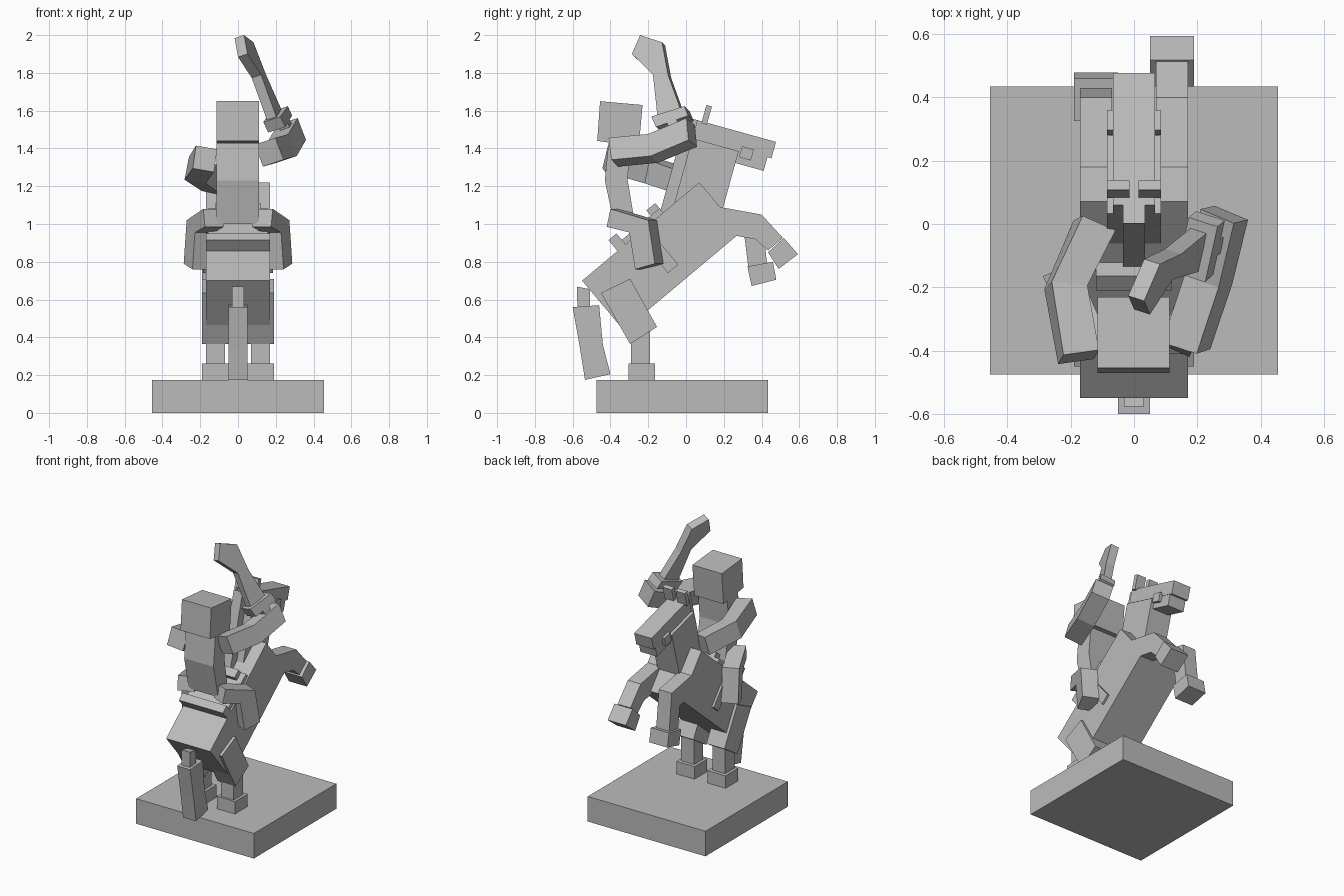
import bpy, bmesh
from math import radians, cos, sin
from mathutils import Vector, Matrix

cube = bpy.data.objects.get("Cube")
if cube:
    bpy.data.objects.remove(cube)

stone = bpy.data.materials.new("grey stone")
stone.use_nodes = True
grey = (0.5, 0.5, 0.5, 1)
stone.diffuse_color = grey
stone.node_tree.nodes["Principled BSDF"].inputs["Base Color"].default_value = grey


def loft(name, rings):
    """Skin a list of equal-sized closed rings and cap both ends."""
    bm = bmesh.new()
    loops = [[bm.verts.new(p) for p in ring] for ring in rings]
    n = len(loops[0])
    for a, b in zip(loops, loops[1:]):
        for i in range(n):
            j = (i + 1) % n
            bm.faces.new((a[i], a[j], b[j], b[i]))
    bm.faces.new(loops[0][::-1])
    bm.faces.new(loops[-1])
    bmesh.ops.recalc_face_normals(bm, faces=bm.faces)
    mesh = bpy.data.meshes.new(name)
    bm.to_mesh(mesh)
    bm.free()
    mesh.materials.append(stone)
    ob = bpy.data.objects.new(name, mesh)
    bpy.context.collection.objects.link(ob)
    return ob


def slab(name, outline, x0, x1):
    """Side outline (y, z) extruded from x0 to x1."""
    return loft(name, [[(x, y, z) for y, z in outline] for x in (x0, x1)])


def frame(origin, degrees):
    """Map (along, up) in a tilted side frame to (y, z)."""
    c, s = cos(radians(degrees)), sin(radians(degrees))
    return lambda u, v: (origin[0] + u * c - v * s, origin[1] + u * s + v * c)


def tilted_box(name, fr, u0, u1, v0, v1, x0, x1):
    return slab(name, [fr(u0, v0), fr(u1, v0), fr(u1, v1), fr(u0, v1)], x0, x1)


def limb(name, stations, size, roll, pitch=0):
    """Square limb through (centre, yaw) stations."""
    w, h = size[0] / 2, size[1] / 2
    rings = []
    for centre, yaw in stations:
        turn = (Matrix.Rotation(radians(yaw), 3, 'Z') @ Matrix.Rotation(radians(pitch), 3, 'X')
                @ Matrix.Rotation(radians(roll), 3, 'Y'))
        rings.append([Vector(centre) + turn @ Vector((a * w, 0, b * h))
                      for a, b in ((-1, -1), (1, -1), (1, 1), (-1, 1))])
    return loft(name, rings)


# Base
slab("base", [(-.475, 0), (.435, 0), (.435, .175), (-.475, .175)], -.455, .455)

# Horse body, with the saddle laid along its back
back = frame((-.55, .70), 40)
tilted_box("horse_body", back, 0, .81, -.344, 0, -.17, .17)
tilted_box("saddle_seat", back, .25, .56, 0, .03, -.16, .16)
tilted_box("saddle_cantle", back, .245, .30, 0, .075, -.17, .17)
tilted_box("saddle_pommel", back, .50, .56, 0, .066, -.12, .12)
tilted_box("saddle_strap", back, .374, .445, -.262, .02, -.185, .185)

# Horse neck and head share one tilted frame
poll = frame((.06, 1.55), -15.5)
tilted_box("horse_neck", poll, 0, .255, -.56, -.1, -.085, .085)
tilted_box("mane", poll, -.06, .01, -.52, 0, -.034, .034)
tilted_box("horse_head", poll, 0, .432, -.09, 0, -.067, .067)
tilted_box("horse_jaw", poll, 0, .41, -.165, -.09, -.064, .064)

# Tail
slab("tail_root", [(-.575, .55), (-.508, .55), (-.508, .655), (-.577, .668)], -.032, .032)
slab("tail", [(-.60, .56), (-.46, .57), (-.44, .36), (-.40, .205), (-.535, .175), (-.56, .335)],
     -.05, .05)

# Paired ears, eyes and hind legs
for side, s in (("left", 1), ("right", -1)):
    tilted_box(side + "_ear", poll, .025, .055, -.01, .09, s * .015, s * .085)
    tilted_box(side + "_eye", poll, .265, .33, -.13, -.07, s * .06, s * .085)
    slab(side + "_hind_thigh", [(-.296, .71), (-.153, .455), (-.296, .365), (-.45, .635)],
         s * .05, s * .19)
    slab(side + "_hind_shank", [(-.29, .25), (-.19, .25), (-.19, .47), (-.29, .47)],
         s * .07, s * .17)
    slab(side + "_hind_hoof", [(-.305, .17), (-.165, .17), (-.165, .262), (-.305, .262)],
         s * .05, s * .19)

# Raised forelegs
slab("left_foreleg", [(.15, 1.095), (.40, 1.05), (.513, .926), (.434, .86), (.365, .92),
                      (.25, .94)], .07, .17)
slab("left_fore_hoof", [(.518, .926), (.593, .84), (.49, .762), (.434, .85)], .05, .19)
slab("right_foreleg", [(.15, 1.095), (.40, 1.05), (.43, .78), (.33, .77), (.31, .93),
                       (.25, .94)], -.17, -.07)
slab("right_fore_hoof", [(.325, .775), (.46, .80), (.478, .705), (.347, .672)], -.19, -.05)

# Rider head and torso
slab("rider_head", [(-.455, 1.65), (-.23, 1.63), (-.25, 1.41), (-.47, 1.44)], -.115, .112)
slab("rider_torso", [(-.41, 1.43), (-.43, 1.23), (-.38, 1.0), (-.27, 1.0), (-.31, 1.24),
                     (-.29, 1.43)], -.115, .112)

# Rider legs splay outward over the saddle
thigh_and_shank = [(-.40, 1.08), (-.20, 1.02), (-.165, .79), (-.27, .76), (-.30, .955),
                   (-.42, .985)]
for side, s in (("left", 1), ("right", -1)):
    outer = [Vector((s * (.36 + .44 * y), y, z)) for y, z in thigh_and_shank]
    inner = [p + Vector((s * -.1, .045, 0)) for p in outer]
    loft(side + "_rider_leg", [outer, inner])

# Rider arms: the left raised, the right reaching for the neck
limb("left_arm", [((.165, -.385, 1.38), -14), ((.235, -.175, 1.40), -16),
                  ((.285, .03, 1.485), -19)], (.12, .125), -18, 12)
limb("right_arm", [((-.175, -.42, 1.345), 10), ((-.215, -.2, 1.285), -4),
                   ((-.125, -.005, 1.225), -22)], (.115, .125), 10, -12)


# Sword, with every piece lying in the leaning blade plane
def sword_part(name, outline, near, far):
    normal = Vector((.95, -.31, .31)).normalized()
    plane = [Vector((.763 + .326 * (y - z), y, z)) for y, z in outline]
    loft(name, [[p + normal * d for p in plane] for d in (near, far)])


sword_part("blade", [(-.243, 2.0), (-.127, 1.962), (-.095, 1.79), (-.03, 1.61), (-.15, 1.56),
                     (-.175, 1.79), (-.286, 1.90)], -.055, 0)
sword_part("sword_guard", [(-.175, 1.56), (0, 1.615), (.02, 1.565), (-.15, 1.505)], -.07, .03)
sword_part("sword_grip", [(-.10, 1.55), (-.05, 1.57), (.0, 1.425), (-.045, 1.40)], -.025, .03)
